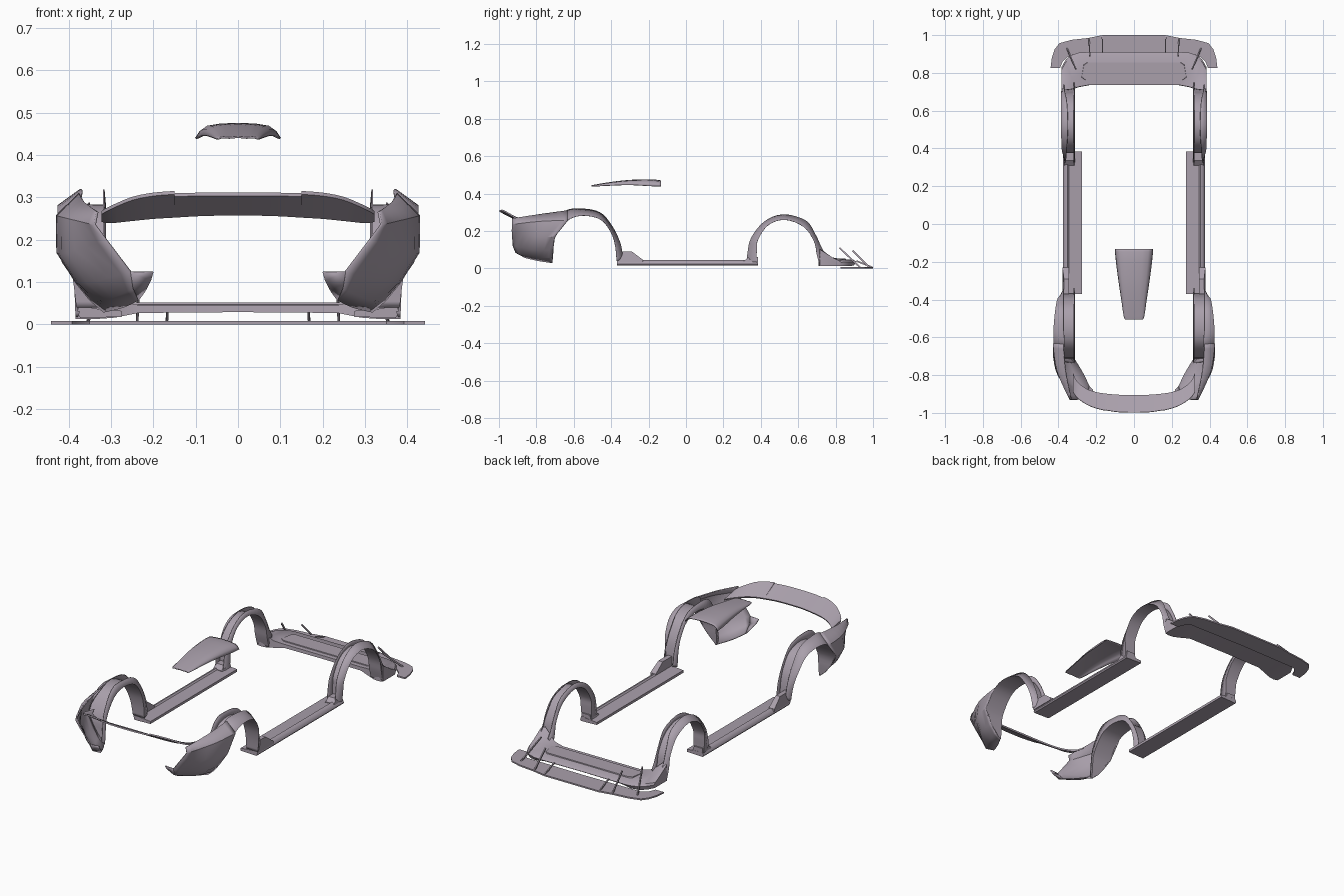
import bpy, bmesh
from mathutils import Vector

# Dark mauve-grey body colour
paint = bpy.data.materials.new("body_grey")
paint.diffuse_color = (.40, .35, .41, 1)


def spline(rings, n):
    """Catmull-Rom interpolation between matching rings of points."""
    R = [[Vector(p) for p in r] for r in rings]
    out = []
    for i in range(len(R) - 1):
        a, b, c, d = R[max(i - 1, 0)], R[i], R[i + 1], R[min(i + 2, len(R) - 1)]
        for k in range(n):
            t = k / n
            out.append([0.5 * (2 * q + (r - p) * t + (2 * p - 5 * q + 4 * r - s) * t * t
                               + (3 * q - p - 3 * r + s) * t ** 3)
                        for p, q, r, s in zip(a, b, c, d)])
    out.append(R[-1])
    return out


def finish(name, bm, thick=0.0, mirror=True, angle=0.6):
    bmesh.ops.remove_doubles(bm, verts=bm.verts, dist=0.0004)
    bmesh.ops.recalc_face_normals(bm, faces=bm.faces)
    me = bpy.data.meshes.new(name)
    bm.to_mesh(me)
    bm.free()
    me.materials.append(paint)
    ob = bpy.data.objects.new(name, me)
    bpy.context.collection.objects.link(ob)
    if mirror:
        m = ob.modifiers.new("mirror", 'MIRROR')
        m.use_clip = True
    if thick:
        s = ob.modifiers.new("thickness", 'SOLIDIFY')
        s.thickness = thick
        s.offset = 0
    bpy.ops.object.select_all(action='DESELECT')
    ob.select_set(True)
    bpy.context.view_layer.objects.active = ob
    bpy.ops.object.shade_smooth_by_angle(angle=angle)
    return ob


def loft(name, rings, closed=False, caps=(False, False), **kw):
    bm = bmesh.new()
    V = [[bm.verts.new(p) for p in r] for r in rings]
    n = len(V[0])
    for a, b in zip(V, V[1:]):
        for j in range(n if closed else n - 1):
            k = (j + 1) % n
            bm.faces.new((a[j], a[k], b[k], b[j]))
    for use, r in zip(caps, (V[0], V[-1])):
        if use:
            bm.faces.new(r)
    return finish(name, bm, **kw)


# Wheel arches: channel section swept over the wheel
# station = outer y, z, inner y, z, x of crown, x of outer lip
def arch(name, stations, xin):
    rings = [[(xl, yo, zo), (xo, yi, zi), (xin, yi, zi), (xin + .004, yo, zo)]
             for yo, zo, yi, zi, xo, xl in stations]
    loft(name, spline(rings, 4), thick=.004)


arch("front_wheel_arch", [
    (.325, .03, .375, .03, .372, .365), (.33, .09, .378, .10, .376, .365),
    (.35, .165, .385, .155, .38, .36), (.42, .25, .44, .232, .383, .355),
    (.52, .287, .53, .26, .384, .35), (.64, .255, .63, .222, .384, .355),
    (.692, .18, .685, .145, .384, .365), (.725, .11, .70, .075, .384, .37),
    (.75, .07, .715, .018, .382, .37)], .313)

arch("rear_wheel_arch", [
    (-.338, .05, -.37, .04, .38, .37), (-.35, .13, -.378, .12, .39, .372),
    (-.395, .225, -.40, .19, .405, .372), (-.46, .298, -.455, .26, .415, .372),
    (-.56, .318, -.55, .282, .424, .372), (-.65, .303, -.635, .255, .424, .37),
    (-.715, .20, -.70, .165, .422, .405), (-.73, .10, -.71, .09, .37, .36),
    (-.735, .04, -.715, .03, .318, .315)], .313)

# Rear quarter panel wrapping into the bumper corner
loft("rear_quarter_panel", spline([
    [(.374, -.635, .308), (.427, -.632, .256), (.426, -.70, .17),
     (.382, -.71, .10), (.35, -.715, .06), (.316, -.715, .03)],
    [(.362, -.78, .288), (.405, -.78, .25), (.402, -.80, .17),
     (.355, -.82, .10), (.31, -.81, .06), (.27, -.79, .042)],
    [(.332, -.93, .266), (.338, -.93, .235), (.312, -.93, .20),
     (.254, -.925, .124), (.248, -.91, .085), (.236, -.86, .058)]], 4), thick=.006)
loft("rear_bumper_horn", [
    [(.254, -.925, .124), (.248, -.91, .085), (.236, -.86, .058)],
    [(.20, -.92, .124), (.206, -.91, .105), (.22, -.875, .08)]], thick=.006)


# Rear spoiler blade: centre section and outer wings
def blade(name, stations):
    rings = [[(x, yi, zi), (x, yo, zo), (x, yo - .002, zo - .008), (x, yi - .004, zi - .008)]
             for x, yi, zi, yo, zo in stations]
    loft(name, spline(rings, 3), closed=True, caps=(stations[0][0] > 0, True), angle=.5)


blade("spoiler_centre", [(0, -.905, .265, -.997, .311), (.08, -.904, .264, -.995, .311),
                         (.15, -.898, .26, -.985, .31)])
blade("spoiler_wing", [(.15, -.898, .26, -.987, .315), (.20, -.89, .257, -.975, .311),
                       (.25, -.873, .252, -.955, .301), (.30, -.835, .247, -.92, .28),
                       (.322, -.79, .25, -.89, .268)])

# Side skirt: sill profile extruded along y
sill = [(.275, .018), (.372, .015), (.377, .022), (.374, .032), (.362, .043),
        (.352, .045), (.345, .038), (.275, .032)]
loft("side_skirt", [[(x, y, z) for x, z in sill] for y in (-.37, .385)],
     closed=True, caps=(True, True))
# Kick-up block at the rear end of the skirt
kick = [(-.37, .03), (-.37, .09), (-.29, .09), (-.23, .045), (-.23, .03)]
loft("skirt_rear_block", [[(.345, y, z) for y, z in kick],
                          [(.379 - .008 * (z > .05), y, z) for y, z in kick]],
     closed=True, caps=(True, True))
# Raised foot below the front arch
loft("skirt_front_block", [[(x, y, z) for x, z in ((.31, .03), (.372, .03), (.368, h), (.318, h))]
                           for y, h in ((.31, .04), (.335, .06), (.384, .06))],
     closed=True, caps=(True, True))

# Front lip: y-z section lofted outward to the arch
# station = x, back y, front y, bottom, back top, middle top, front top
lip = [(0, .735, .91, .029, .046, .048, .046), (.235, .735, .91, .027, .046, .048, .045),
       (.29, .725, .908, .016, .053, .049, .045), (.33, .712, .895, .013, .08, .054, .045),
       (.362, .708, .87, .013, .11, .06, .045), (.384, .715, .83, .013, .10, .06, .042)]
loft("front_lip", [[(x, yb, zb), (x, yb + .002, zt), (x, yb + .065, zm), (x, yf - .015, zf),
                    (x, yf, zf - .01), (x, yf - .01, zb)]
                   for x, yb, yf, zb, zt, zm, zf in lip],
     closed=True, caps=(False, True))
# Rounded panel on top of the lip
loft("lip_top_panel", [[(0, a, z), (w - .02, a, z), (w, a + .015, z), (w - .012, b - .012, z),
                        (w - .03, b, z), (0, b, z)]
                       for a, b, w, z in ((.76, .857, .28, .04), (.763, .854, .277, .0515))],
     closed=True, caps=(False, True))

# Splitter plate with swept-back end tabs
bm = bmesh.new()
half = [(0, 1.0), (.165, 1.0), (.24, .985), (.33, .975), (.395, .957), (.42, .925), (.435, .88),
        (.442, .825), (.392, .825), (.378, .86), (.35, .885), (0, .89)]
full = half + [(-x, y) for x, y in half[-2:0:-1]]
face = bm.faces.new([bm.verts.new((x, y, 0)) for x, y in full])
ext = bmesh.ops.extrude_face_region(bm, geom=[face])
for v in ext['geom']:
    if isinstance(v, bmesh.types.BMVert):
        v.co.z = .008
finish("splitter_plate", bm, mirror=False)

# Splitter support rods
for i, (a, b) in enumerate([((.308, .82, .11), (.355, .93, .006)),
                            ((.234, .89, .095), (.238, .98, .006)),
                            ((.166, .91, .04), (.168, .995, .006))]):
    r = .003
    loft("splitter_rod_%d" % (i + 1),
         [[(p[0] + dx, p[1] + d, p[2] + d) for dx, d in ((-r, -r), (r, -r), (r, r), (-r, r))]
          for p in (a, b)], closed=True, caps=(True, True))

# Roof scoop: arched tapering shell, station = y, half width, base z, crown z
scoop = [(-.133, .10, .439, .468), (-.19, .095, .440, .474), (-.30, .081, .446, .471),
         (-.40, .066, .443, .460), (-.485, .054, .439, .446), (-.505, .046, .438, .442)]
loft("roof_scoop", spline([[(0, y, t), (w * .45, y, t - .002), (w * .76, y, t - (t - b) * .2),
                            (w * .9, y, b + (t - b) * .5), (w, y, b)]
                           for y, w, b, t in scoop], 3), thick=.004)
